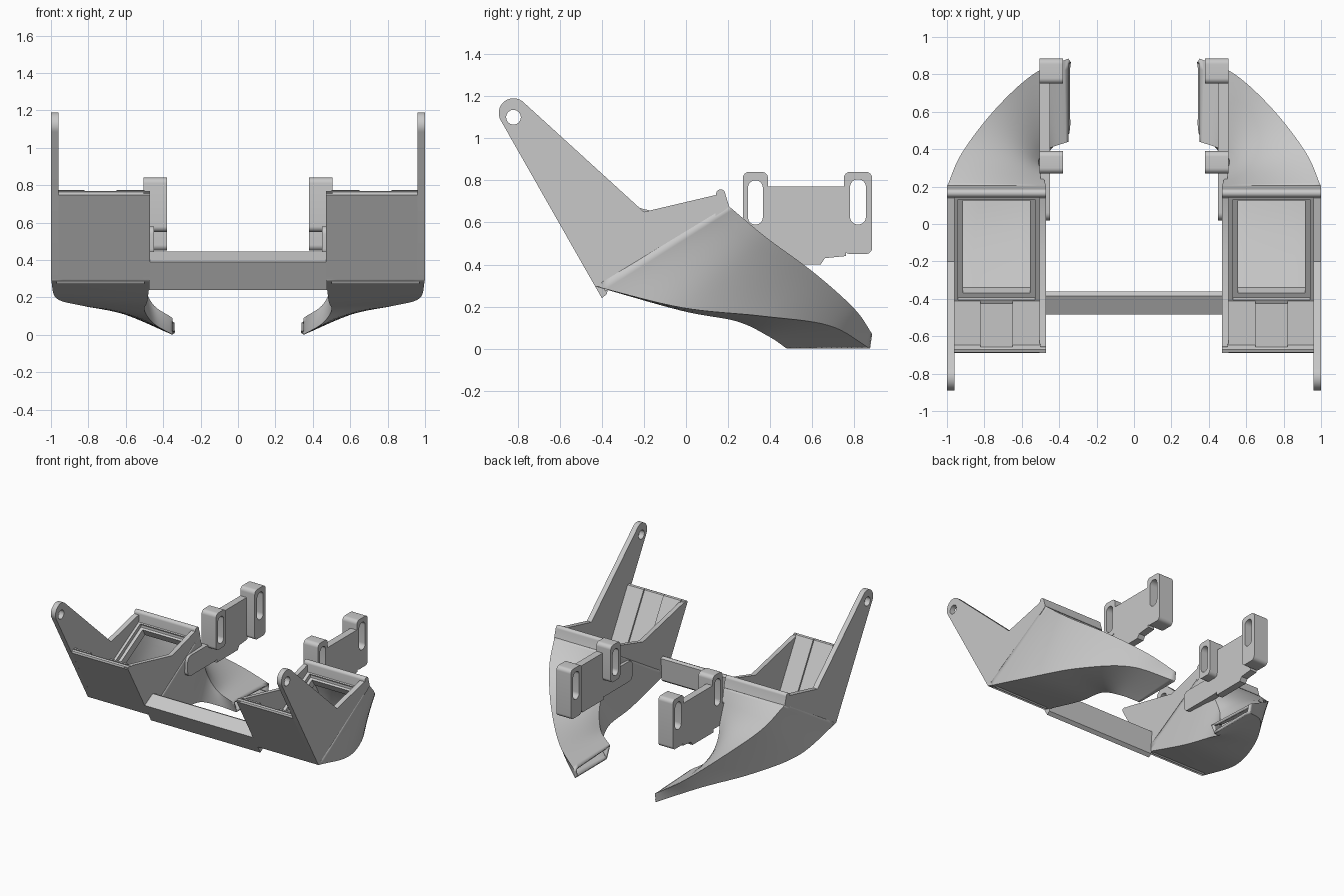
import bpy, bmesh, math
from mathutils import Vector

cube = bpy.data.objects.get("Cube")
if cube:
    bpy.data.objects.remove(cube)

grey = bpy.data.materials.new("plastic_grey")
grey.use_nodes = True
COLOUR = (0.58, 0.58, 0.58, 1)
grey.diffuse_color = COLOUR
grey.node_tree.nodes["Principled BSDF"].inputs["Base Color"].default_value = COLOUR


def finish(name, bm, mirror=True):
    bmesh.ops.recalc_face_normals(bm, faces=bm.faces)
    mesh = bpy.data.meshes.new(name)
    bm.to_mesh(mesh)
    bm.free()
    obj = bpy.data.objects.new(name, mesh)
    bpy.context.collection.objects.link(obj)
    mesh.materials.append(grey)
    bpy.ops.object.select_all(action='DESELECT')
    obj.select_set(True)
    bpy.context.view_layer.objects.active = obj
    bpy.ops.object.shade_smooth_by_angle(angle=math.radians(35))
    if mirror:
        obj.modifiers.new("mirror", 'MIRROR')
    return obj


def prism(name, loops, x0, x1, mirror=True):
    """Extrude a (y, z) outline, with optional hole loops, from x0 to x1."""
    bm = bmesh.new()
    for loop in loops:
        vs = [bm.verts.new((x0, y, z)) for y, z in loop]
        for a, b in zip(vs, vs[1:] + vs[:1]):
            bm.edges.new((a, b))
    bmesh.ops.triangle_fill(bm, edges=bm.edges[:], use_beauty=True)
    out = bmesh.ops.extrude_face_region(bm, geom=bm.faces[:])["geom"]
    moved = [g for g in out if isinstance(g, bmesh.types.BMVert)]
    bmesh.ops.translate(bm, verts=moved, vec=(x1 - x0, 0, 0))
    return finish(name, bm, mirror)


def arc(cy, cz, r, a0, a1, n=8):
    return [(cy + r * math.cos(math.radians(a0 + (a1 - a0) * i / n)),
             cz + r * math.sin(math.radians(a0 + (a1 - a0) * i / n))) for i in range(n + 1)]


def rounded(y0, z0, y1, z1, r):
    r = min(r, (y1 - y0) / 2 - 0.001)
    return (arc(y1 - r, z1 - r, r, 0, 90) + arc(y0 + r, z1 - r, r, 90, 180)
            + arc(y0 + r, z0 + r, r, 180, 270) + arc(y1 - r, z0 + r, r, 270, 360))


# Sloping seat frame: u runs back along the seat, v rises along the front panel
FOOT = Vector((-0.40, 0.24))
U, V = Vector((0.869, 0.494)), Vector((-0.494, 0.869))


def seat(*uv):
    return [tuple(FOOT + U * u + V * v) for u, v in uv]


# Side plates
seam = [(-0.432, 0.296), (0.20, 0.68), (0.14, 0.73)]
arm_outline = arc(-0.82, 1.12, 0.07, 45, 210, 16) + seam + [(-0.20, 0.65)]
prism("outer_plate_with_arm", [arm_outline, arc(-0.82, 1.10, 0.035, 0, 345, 23)], 0.96, 1.0)
prism("inner_plate", [[(-0.69, 0.76)] + seam + [(-0.14, 0.65), (-0.63, 0.76)]], 0.47, 0.505)

# Front panel with raised pads on its back face
prism("front_panel", [seat((0, 0.065), (0.035, 0.04), (0.035, 0.585), (0.025, 0.595), (0.01, 0.597), (0, 0.585))],
      0.47, 1.0)
for name, x0, x1 in (("inner_pad", 0.50, 0.65), ("outer_pad", 0.82, 0.96)):
    prism(name, [seat((0.03, 0.06), (0.048, 0.06), (0.048, 0.585), (0.03, 0.597))], x0, x1)

# Rear lip of the seat, blending into the duct
prism("rear_lip", [arc(0.165, 0.735, 0.022, 0, 180, 12) + [(0.14, 0.63), (0.18, 0.655), (0.205, 0.675)]], 0.47, 1.0)

# Inlet frame: an upper rim and a narrower step below it
for step, v0, v1, inset in (("upper", 0.08, 0.11, 0.025), ("lower", 0.02, 0.08, 0.05)):
    prism(step + "_frame_front", [seat((0.03, v0), (0.03 + inset, v0), (0.03 + inset, v1), (0.03, v1))], 0.5, 0.97)
    prism(step + "_frame_rear", [seat((0.70 - inset, v0), (0.70, v0), (0.70, v1), (0.70 - inset, v1))], 0.5, 0.97)
    bar = [seat((0.03, v0), (0.70, v0), (0.70, v1), (0.03, v1))]
    prism(step + "_frame_inner", bar, 0.5, 0.505 + inset)
    prism(step + "_frame_outer", bar, 0.965 - inset, 0.97)


# Curved duct lofted along four corner rails
def spline(points, t):
    p = [Vector(q) for q in points]
    p = [p[0] * 2 - p[1]] + p + [p[-1] * 2 - p[-2]]
    i = min(int(t), len(points) - 2)
    f = t - i
    a, b, c, d = p[i:i + 4]
    return 0.5 * (2 * b + (c - a) * f + (2 * a - 5 * b + 4 * c - d) * f ** 2
                  + (3 * b - a - 3 * c + d) * f ** 3)


rails = [
    [(1, 0.20, 0.68), (0.92, 0.38, 0.53), (0.745, 0.61, 0.36), (0.54, 0.80, 0.19), (0.35, 0.885, 0.07)],
    [(1, -0.432, 0.296), (0.97, -0.02, 0.195), (0.83, 0.36, 0.155), (0.61, 0.68, 0.11), (0.35, 0.875, 0.0)],
    [(0.47, -0.432, 0.296), (0.485, -0.02, 0.18), (0.50, 0.24, 0.13), (0.45, 0.39, 0.06), (0.35, 0.48, 0.0)],
    [(0.47, 0.20, 0.68), (0.49, 0.27, 0.50), (0.51, 0.34, 0.32), (0.46, 0.40, 0.17), (0.35, 0.44, 0.09)],
]
STEPS, SIDE = 32, 8
bm = bmesh.new()
rings = []
for s in range(STEPS + 1):
    corners = [spline(r, 4 * s / STEPS) for r in rails]
    rings.append([bm.verts.new(corners[k].lerp(corners[(k + 1) % 4], j / SIDE))
                  for k in range(4) for j in range(SIDE)])
for r0, r1 in zip(rings, rings[1:]):
    for j in range(len(r0)):
        k = (j + 1) % len(r0)
        bm.faces.new((r0[j], r0[k], r1[k], r1[j]))
duct = finish("curved_duct", bm)
wall = duct.modifiers.new("wall", 'SOLIDIFY')
wall.thickness = 0.02
wall.offset = -1

# Mounting brackets with slotted blocks
prism("bracket_front_block", [rounded(0.27, 0.55, 0.39, 0.84, 0.03),
                              rounded(0.295, 0.59, 0.365, 0.80, 0.05)], 0.38, 0.505)
prism("bracket_rear_block", [rounded(0.75, 0.45, 0.885, 0.84, 0.03),
                             rounded(0.78, 0.59, 0.855, 0.805, 0.05)], 0.38, 0.505)
prism("bracket_web", [[(0.38, 0.77), (0.76, 0.77), (0.76, 0.44), (0.66, 0.43),
                       (0.64, 0.40), (0.38, 0.40)]], 0.45, 0.505)
prism("bracket_root", [rounded(0.02, 0.42, 0.40, 0.58, 0.04)], 0.45, 0.50)

# Cross bar joining both halves
prism("cross_bar", [[(-0.40, 0.24), (-0.485, 0.39), (-0.385, 0.445), (-0.36, 0.435), (-0.375, 0.26)]],
      -0.475, 0.475, mirror=False)
